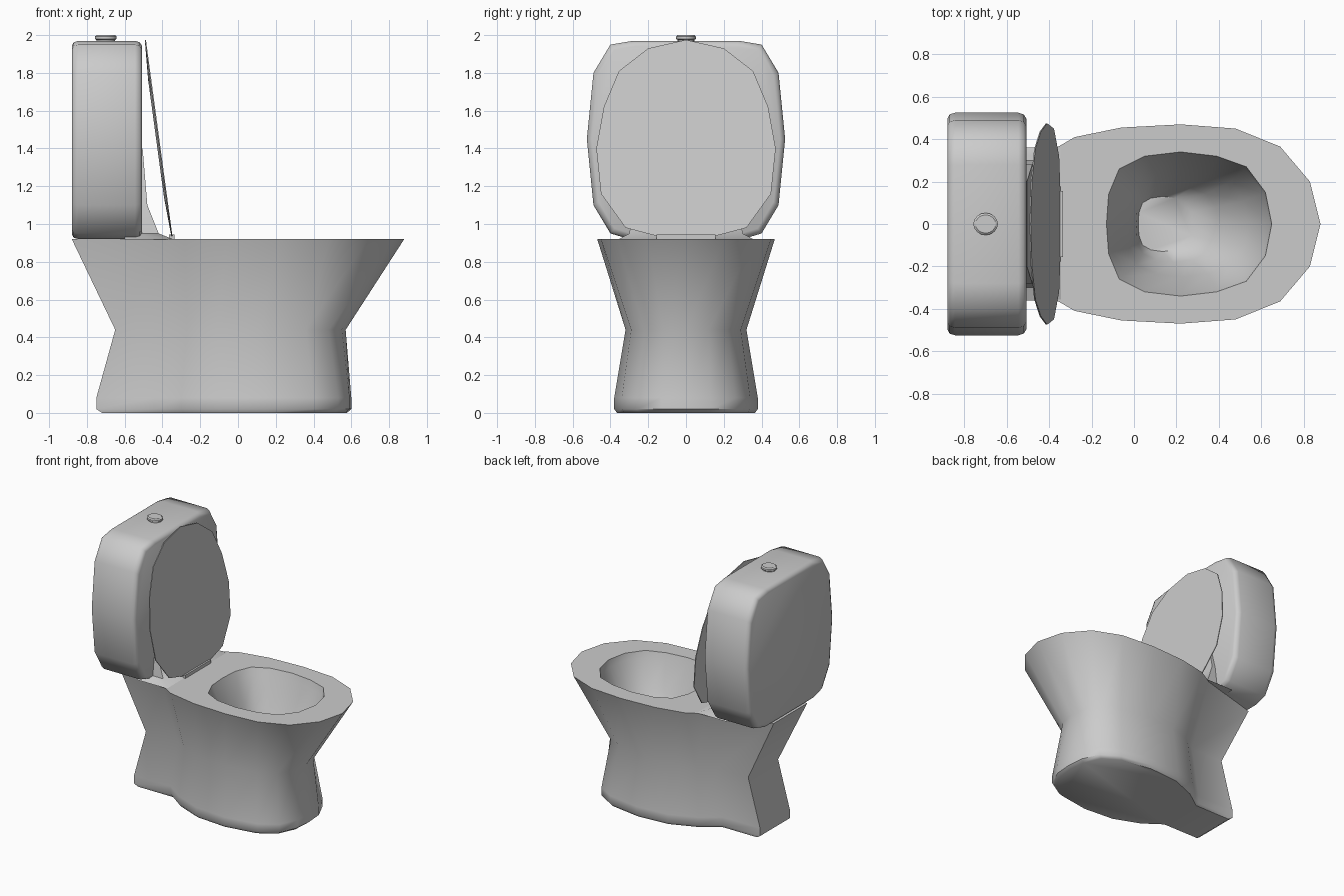
import bpy, bmesh, math

if "Cube" in bpy.data.objects:
    bpy.data.objects.remove(bpy.data.objects["Cube"])


def mirrored(half):
    """Close a half outline (y >= 0) into a full loop across y = 0."""
    return half + [(x, -y) for x, y in reversed(half) if y > 0]


def finish(bm, name, angle=48):
    bmesh.ops.recalc_face_normals(bm, faces=bm.faces)
    me = bpy.data.meshes.new(name)
    bm.to_mesh(me)
    bm.free()
    ob = bpy.data.objects.new(name, me)
    bpy.context.collection.objects.link(ob)
    bpy.ops.object.select_all(action='DESELECT')
    ob.select_set(True)
    bpy.context.view_layer.objects.active = ob
    bpy.ops.object.shade_smooth_by_angle(angle=math.radians(angle))
    return ob


def skin(bm, rings, cap_first=True, cap_last=True):
    """Join equal-sized rings of 3D points with quads."""
    loops = [[bm.verts.new(p) for p in r] for r in rings]
    n = len(loops[0])
    for a, b in zip(loops, loops[1:]):
        for i in range(n):
            bm.faces.new((a[i], a[(i + 1) % n], b[(i + 1) % n], b[i]))
    if cap_first:
        bm.faces.new(loops[0])
    if cap_last:
        bm.faces.new(loops[-1])
    return loops


def level(half, z):
    return [(x, y, z) for x, y in mirrored(half)]


# Bowl and pedestal: oval front with a narrow rear block
foot = [(.60, 0), (.59, .13), (.53, .26), (.40, .34), (.15, .38),
        (-.10, .36), (-.30, .28), (-.44, .18), (-.75, .18)]
waist = [(.57, 0), (.55, .12), (.48, .22), (.36, .29), (.12, .32),
         (-.10, .31), (-.27, .26), (-.38, .18), (-.65, .18)]
rim = [(.88, 0), (.83, .20), (.69, .365), (.48, .45), (.22, .47),
       (-.06, .455), (-.28, .41), (-.40, .34), (-.88, .20)]
sole = [(x * .96, y * .96) for x, y in foot]
bm = bmesh.new()
outer = skin(bm, [level(sole, 0), level(foot, .02), level(foot, .08),
                  level(waist, .44), level(rim, .92)], cap_last=False)

# Basin hollow
mouth = [(.65, 0), (.62, .15), (.53, .27), (.39, .32), (.22, .34),
         (.05, .32), (-.07, .26), (-.12, .14), (-.13, 0)]


def basin(x0, x1, w, z):
    half = [(x0 + (x + .13) / .78 * (x1 - x0), y / .34 * w) for x, y in mouth]
    return level(half, z)


inner = skin(bm, [level(mouth, .92), basin(-.11, .64, .325, .87),
                  basin(-.03, .54, .25, .66), basin(.01, .40, .18, .50),
                  basin(.02, .28, .13, .42)], cap_first=False)

# Flat deck between rim and basin mouth
edges = []
for loop in (outer[-1], inner[0]):
    edges += [bm.edges.get((loop[i - 1], loop[i])) for i in range(len(loop))]
bmesh.ops.triangle_fill(bm, edges=edges, use_beauty=True, normal=(0, 0, 1))
finish(bm, "bowl")

# Tank: rounded outline carried along x with softened rims
tank_half = [(0, 1.97), (.28, 1.97), (.40, 1.95), (.49, 1.80), (.525, 1.45),
             (.49, 1.10), (.40, .95), (.30, .92), (0, .92)]
full = tank_half + [(-y, z) for y, z in reversed(tank_half[1:-1])]


def tank_ring(x, inset):
    return [(x, y * (1 - inset / .525), 1.445 + (z - 1.445) * (1 - inset / .525))
            for y, z in full]


bm = bmesh.new()
skin(bm, [tank_ring(-.88, .028), tank_ring(-.87, .008), tank_ring(-.845, 0),
          tank_ring(-.545, 0), tank_ring(-.52, .008), tank_ring(-.508, .028)])
finish(bm, "tank")

# Fillet blending the tank front into the deck
bm = bmesh.new()
skin(bm, [[(-.60, w, z), (x, w, z), (x, -w, z), (-.60, -w, z)]
          for x, w, z in ((-.34, .36, .918), (-.42, .30, .95),
                          (-.48, .28, 1.10), (-.505, .20, 1.40))])
finish(bm, "tank_fillet")

# Raised lid: thin tilted disc, slightly domed at the back
lid_half = [(0, 1.975), (.20, 1.93), (.355, 1.81), (.435, 1.62), (.475, 1.40),
            (.45, 1.16), (.32, .98), (.15, .935)]
lid = lid_half + [(-y, z) for y, z in reversed(lid_half[1:])]


def lid_ring(s, off):
    out = []
    for y, z in lid:
        zz = 1.45 + (z - 1.45) * s
        out.append((-.35 - (zz - .935) * .135 + off, y * s, zz))
    return out


bm = bmesh.new()
skin(bm, [lid_ring(1, .003), lid_ring(1, -.003), lid_ring(.6, -.014)])
finish(bm, "lid")

# Hinge bar
bm = bmesh.new()
skin(bm, [[(-.365, -.155, z), (-.335, -.155, z), (-.335, .155, z), (-.365, .155, z)]
          for z in (.915, .945)])
finish(bm, "hinge")

# Flush button
bm = bmesh.new()
skin(bm, [[(-.70 + r * math.cos(t * math.tau / 16), r * .9 * math.sin(t * math.tau / 16), z)
           for t in range(16)]
          for r, z in ((.05, 1.95), (.05, 1.975), (.058, 1.98), (.058, 1.993), (.048, 2.0))])
finish(bm, "flush_button", 35)
